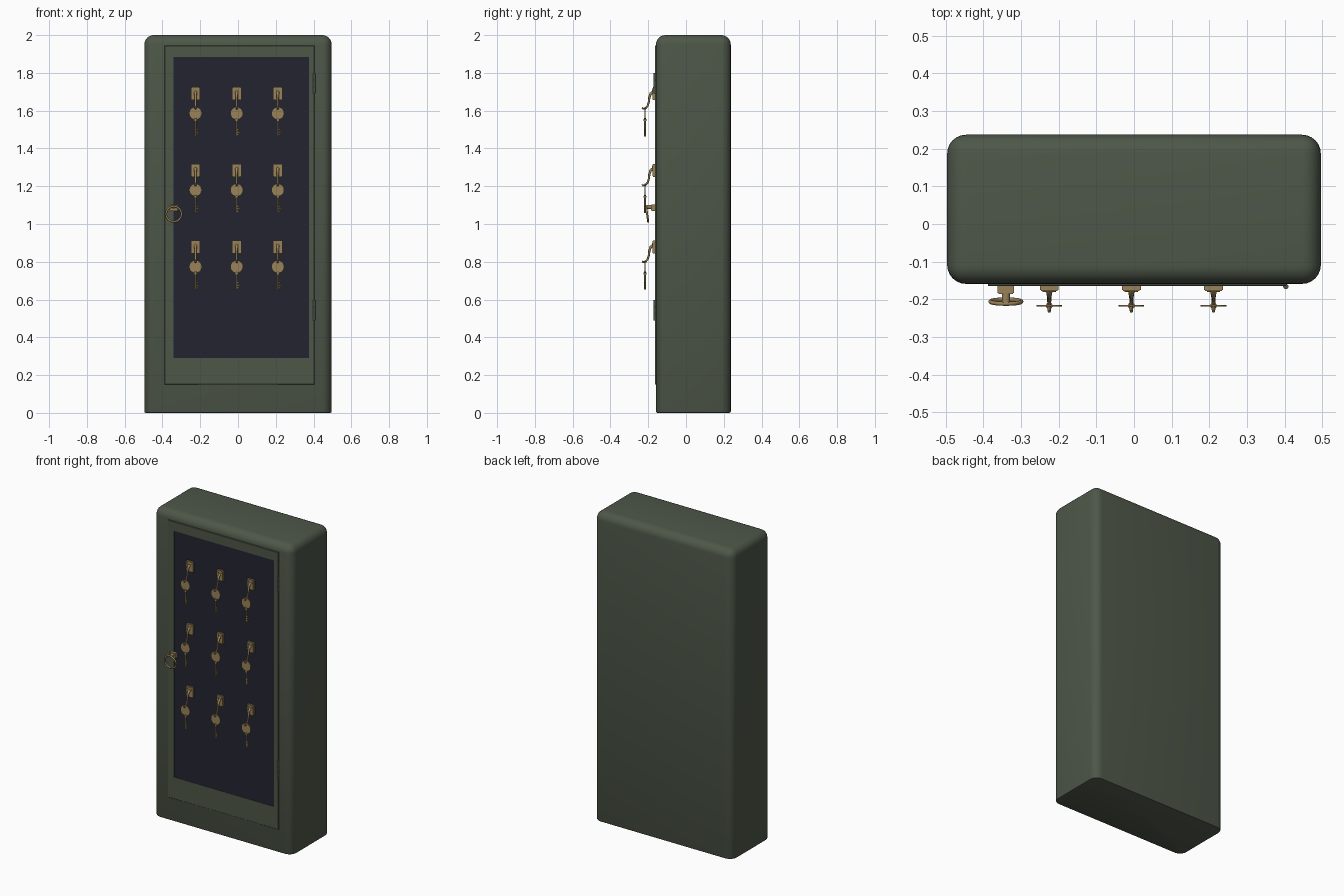
import bpy, bmesh, math
from mathutils import Matrix, Vector

if "Cube" in bpy.data.objects:
    bpy.data.objects.remove(bpy.data.objects["Cube"])


def material(name, rgb):
    m = bpy.data.materials.new(name)
    m.diffuse_color = (*rgb, 1)
    m.use_nodes = True
    m.node_tree.nodes["Principled BSDF"].inputs["Base Color"].default_value = m.diffuse_color
    return m


GREEN = material("cabinet green", (0.076, 0.095, 0.066))
NAVY = material("dark glass", (0.0175, 0.0175, 0.031))
BRASS = material("aged brass", (0.32, 0.225, 0.098))


def add(name, bm, mat, smooth=True):
    me = bpy.data.meshes.new(name)
    bmesh.ops.recalc_face_normals(bm, faces=bm.faces)
    bm.to_mesh(me)
    bm.free()
    me.materials.append(mat)
    ob = bpy.data.objects.new(name, me)
    bpy.context.collection.objects.link(ob)
    if smooth:
        bpy.ops.object.select_all(action='DESELECT')
        ob.select_set(True)
        bpy.context.view_layer.objects.active = ob
        bpy.ops.object.shade_smooth_by_angle(angle=math.radians(35))
    return ob


def box(bm, lo, hi):
    lo, hi = Vector(lo), Vector(hi)
    m = Matrix.Translation((lo + hi) / 2) @ Matrix.Diagonal((*(hi - lo), 1))
    return bmesh.ops.create_cube(bm, size=1, matrix=m)["verts"]


def cyl(bm, c, r, h, axis='Z', n=16, r2=None):
    rot = Matrix.Rotation(math.pi / 2, 4, 'X') if axis == 'Y' else Matrix()
    bmesh.ops.create_cone(bm, cap_ends=True, segments=n, radius1=r,
                          radius2=r if r2 is None else r2, depth=h,
                          matrix=Matrix.Translation(c) @ rot)


# cabinet body: upright corners and top well rounded, bottom edge slightly
bm = bmesh.new()
box(bm, (-0.496, -0.159, 0), (0.496, 0.237, 2))
edges = [e for e in bm.edges if max(v.co.z for v in e.verts) > 1]
bmesh.ops.bevel(bm, geom=edges, offset=0.05, segments=6, profile=0.5, affect='EDGES')
edges = [e for e in bm.edges if all(v.co.z < 0.001 for v in e.verts)]
bmesh.ops.bevel(bm, geom=edges, offset=0.008, segments=2, profile=0.5, affect='EDGES')
add("cabinet_body", bm, GREEN)

# door frame: a rectangular ring standing just proud of the body
outer = (-0.388, 0.405, 0.15, 1.945)
inner = (-0.342, 0.375, 0.29, 1.885)
bm = bmesh.new()
loops = []
for (x0, x1, z0, z1), y in ((outer, -0.15), (outer, -0.165), (inner, -0.165), (inner, -0.15)):
    loops.append([bm.verts.new((x, y, z)) for x, z in ((x0, z0), (x1, z0), (x1, z1), (x0, z1))])
for k in range(4):
    a, b = loops[k], loops[(k + 1) % 4]
    for i in range(4):
        j = (i + 1) % 4
        bm.faces.new((a[i], a[j], b[j], b[i]))
edges = [e for e in bm.edges if all(v in loops[1] for v in e.verts)]
bmesh.ops.bevel(bm, geom=edges, offset=0.002, segments=1, affect='EDGES')
add("door_frame", bm, GREEN, False)

# dark panel set in the door
bm = bmesh.new()
box(bm, (inner[0], -0.163, inner[2]), (inner[1], -0.155, inner[3]))
add("door_panel", bm, NAVY, False)

# hinges with knuckles
for name, z in (("upper_hinge", 1.745), ("lower_hinge", 0.543)):
    bm = bmesh.new()
    cyl(bm, (0.403, -0.166, z), 0.005, 0.108)
    for dz in (-0.036, 0, 0.036):
        cyl(bm, (0.403, -0.166, z + dz), 0.007, 0.032)
    add(name, bm, GREEN)

# ring pull: boss, stem and hanging ring
bm = bmesh.new()
vs = box(bm, (-0.363, -0.186, 1.07), (-0.318, -0.162, 1.103))
bmesh.ops.bevel(bm, geom=list({e for v in vs for e in v.link_edges}),
                offset=0.003, segments=2, affect='EDGES')
cyl(bm, (-0.34, -0.196, 1.09), 0.011, 0.026, 'Y')
add("pull_boss", bm, BRASS)
bpy.ops.mesh.primitive_torus_add(major_radius=0.041, minor_radius=0.0055, major_segments=32,
                                 minor_segments=10, location=(-0.34, -0.206, 1.053),
                                 rotation=(math.radians(98), 0, 0))
ring = bpy.context.object
ring.name = "pull_ring"
ring.data.materials.append(BRASS)
bpy.ops.object.shade_smooth()

# hook plate with two screws, origin at the plate centre (y is world y)
bm = bmesh.new()
vs = box(bm, (-0.025, -0.178, -0.034), (0.025, -0.162, 0.034))
bmesh.ops.bevel(bm, geom=list({e for v in vs for e in v.link_edges}),
                offset=0.003, segments=2, affect='EDGES')
for x in (-0.013, 0.013):
    cyl(bm, (x, -0.179, 0.017), 0.005, 0.004, 'Y', 10)
plate = add("hook_plate", bm, BRASS)

# hook: a tapering bent rod
cu = bpy.data.curves.new("hook", 'CURVE')
cu.dimensions = '3D'
cu.bevel_depth = 0.006
cu.bevel_resolution = 2
cu.use_fill_caps = True
path = [(-0.174, 0.008, 1.5), (-0.187, 0.0, 1.2), (-0.194, -0.02, 1), (-0.197, -0.045, 0.9),
        (-0.203, -0.064, 0.9), (-0.214, -0.078, 0.85), (-0.227, -0.08, 0.8), (-0.232, -0.074, 0.7)]
sp = cu.splines.new('POLY')
sp.points.add(len(path) - 1)
for p, (y, z, r) in zip(sp.points, path):
    p.co, p.radius = (0, y, z, 1), r
cu.materials.append(BRASS)
hook = bpy.data.objects.new("hook", cu)
bpy.context.collection.objects.link(hook)
bpy.ops.object.select_all(action='DESELECT')
hook.select_set(True)
bpy.context.view_layer.objects.active = hook
bpy.ops.object.convert(target='MESH')
bpy.ops.object.shade_smooth_by_angle(angle=math.radians(50))

# key: round bow, collar, shaft and teeth
Y = -0.217
bm = bmesh.new()
cyl(bm, (0, Y, -0.104), 0.034, 0.005, 'Y', 20)
cyl(bm, (0, Y, -0.14), 0.009, 0.01, n=12)
cyl(bm, (0, Y, -0.178), 0.0055, 0.096, n=10)
for z, w in ((-0.19, 0.013), (-0.203, 0.017), (-0.216, 0.013)):
    box(bm, (0, Y - 0.002, z - 0.004), (w, Y + 0.002, z + 0.004))
key = add("key", bm, BRASS)

# three rows of three hooks, each with a key
for r, z in enumerate((1.69, 1.284, 0.878)):
    for c, x in enumerate((-0.225, -0.007, 0.211)):
        for src in (plate, hook, key):
            ob = src
            if r or c:
                ob = src.copy()
                ob.name = f"{src.name}_{r + 1}_{c + 1}"
                bpy.context.collection.objects.link(ob)
            ob.location = (x, 0, z)
